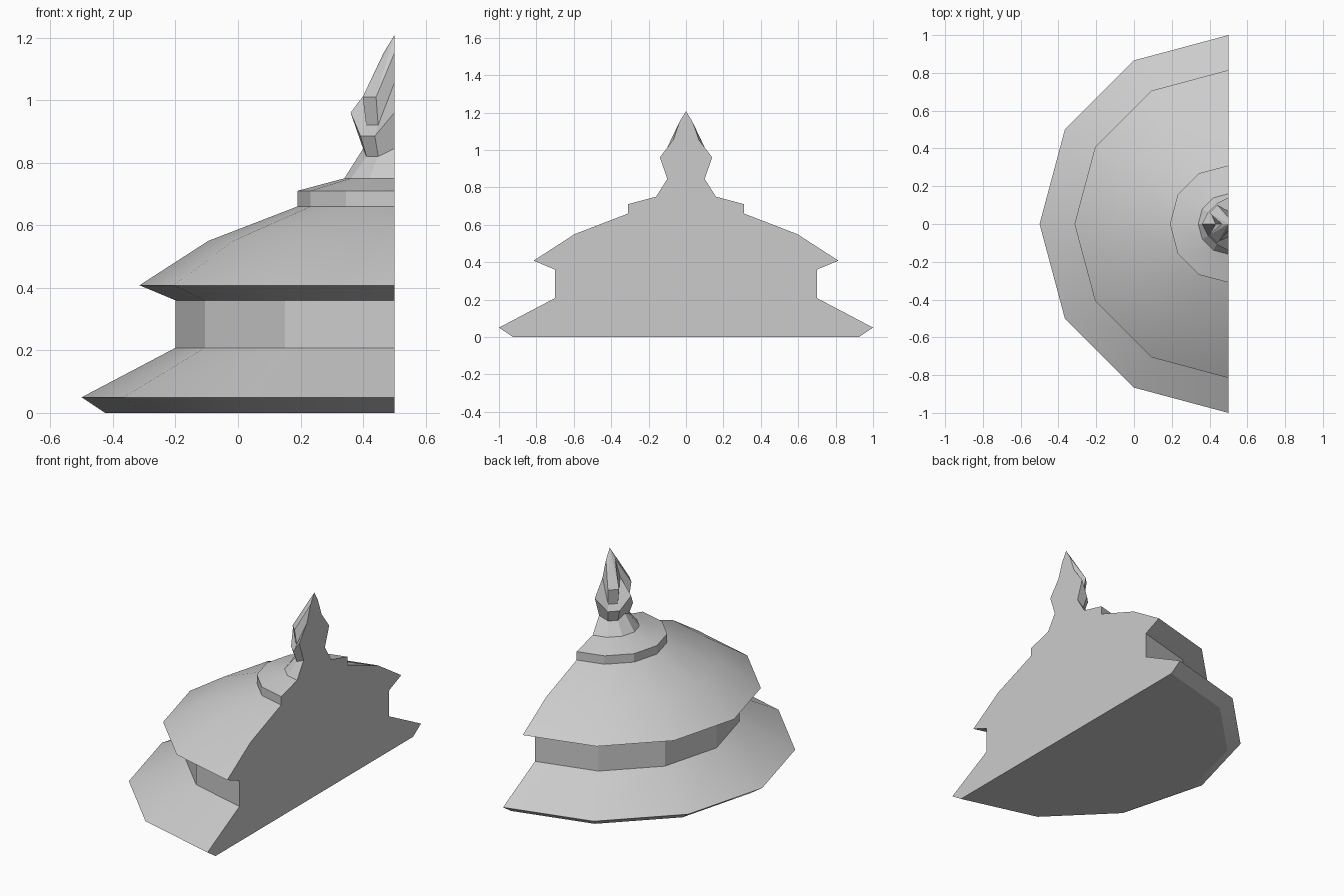
import bpy, bmesh
from math import sin, cos, radians

if "Cube" in bpy.data.objects:
    bpy.data.objects.remove(bpy.data.objects["Cube"])

AXIS_X = 0.5      # the half-turn revolves about this vertical axis
COLS = 7          # half of a 12-sided revolution


def half_turn(name, rings, apex=None, bottom=False):
    """Each ring is (axis_radius, axis_z, diagonal_radius, diagonal_z)."""
    bm = bmesh.new()
    grid = []
    for ra, za, rd, zd in rings:
        row = []
        for i in range(COLS):
            r, z = (ra, za) if i % 3 == 0 else (rd, zd)
            a = radians(90 + 30 * i)
            row.append(bm.verts.new((AXIS_X + r * cos(a), r * sin(a), z)))
        grid.append(row)
    for lo, hi in zip(grid, grid[1:]):
        for i in range(COLS - 1):
            bm.faces.new((lo[i], lo[i + 1], hi[i + 1], hi[i]))
    tip = []
    if apex:
        tip = [bm.verts.new((AXIS_X, 0, apex))]
        for i in range(COLS - 1):
            bm.faces.new((grid[-1][i], grid[-1][i + 1], tip[0]))
    if bottom:
        bm.faces.new(grid[0])
    # flat back wall following the profile
    left = [row[0] for row in grid]
    right = [row[-1] for row in reversed(grid)]
    bm.faces.new(left + tip + right)
    bmesh.ops.recalc_face_normals(bm, faces=bm.faces)
    # outward check: the back wall must face +x
    wall = max(bm.faces, key=lambda f: len(f.verts) * (abs(f.normal.x) > 0.99))
    if wall.normal.x < 0:
        bmesh.ops.reverse_faces(bm, faces=bm.faces)
    mesh = bpy.data.meshes.new(name)
    bm.to_mesh(mesh)
    bm.free()
    obj = bpy.data.objects.new(name, mesh)
    bpy.context.collection.objects.link(obj)
    return obj


# Tiered body: flared skirt, wall, roof and collar
profile = [(0.925, 0), (1, 0.05), (0.7, 0.208), (0.7, 0.36), (0.815, 0.408),
           (0.595, 0.55), (0.31, 0.66), (0.31, 0.71), (0.16, 0.75)]
body = half_turn("tiered_body", [(r, z, r, z) for r, z in profile], bottom=True)
bpy.context.view_layer.objects.active = body
body.select_set(True)
bpy.ops.object.shade_smooth_by_angle(angle=radians(28))

# Petalled bud finial: points on the axes, recessed facets on the diagonals
half_turn("bud_finial", [
    (0.16, 0.75, 0.16, 0.75),
    (0.10, 0.845, 0.103, 0.82),
    (0.14, 0.96, 0.125, 0.885),
    (0.068, 1.055, 0.104, 0.92),
    (0.035, 1.15, 0.117, 1.01),
], apex=1.208)
